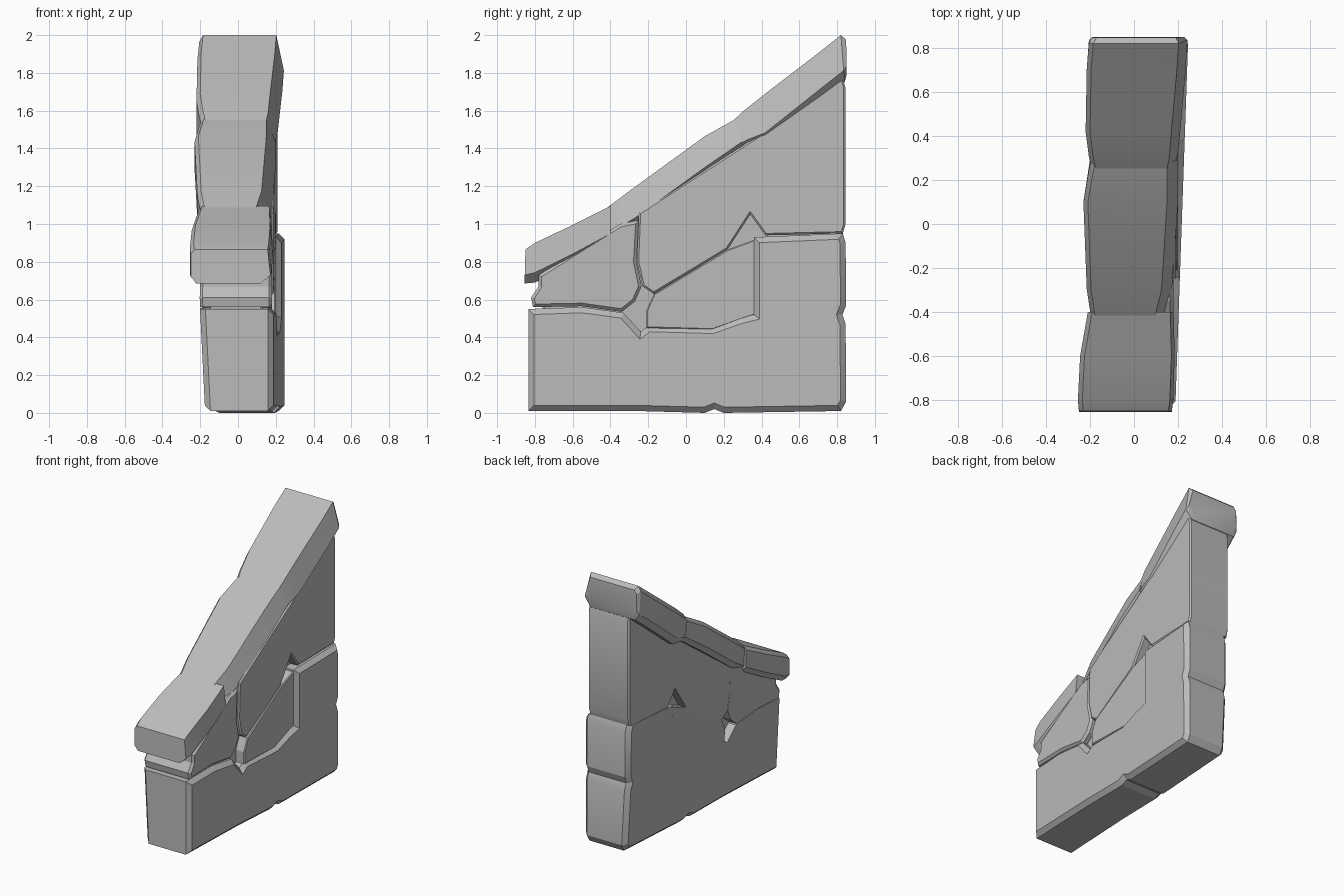
import bpy
import bmesh
import math

if "Cube" in bpy.data.objects:
    bpy.data.objects.remove(bpy.data.objects["Cube"], do_unlink=True)

# Single stone colour
stone = bpy.data.materials.new("grey_stone")
stone.use_nodes = True
GREY = (0.5, 0.5, 0.5, 1)
stone.diffuse_color = GREY
stone.node_tree.nodes["Principled BSDF"].inputs["Base Color"].default_value = GREY


def finish(name, bm):
    bmesh.ops.recalc_face_normals(bm, faces=bm.faces)
    mesh = bpy.data.meshes.new(name)
    bm.to_mesh(mesh)
    bm.free()
    mesh.materials.append(stone)
    obj = bpy.data.objects.new(name, mesh)
    bpy.context.collection.objects.link(obj)
    bpy.ops.object.select_all(action='DESELECT')
    obj.select_set(True)
    bpy.context.view_layer.objects.active = obj
    bpy.ops.object.shade_smooth_by_angle(angle=math.radians(20))


def left_side(y, z):
    # The wall narrows towards the back and leans in at its foot
    return -0.165 + 0.048 * y + 0.03 * max(0, 1 - z / 0.6)


def outer(v):
    return abs(v.co.y) > 0.77 or v.co.z < 0.06


def slab(name, outline, right_side, chamfer, left=left_side):
    """Stone cut to a (y, z) outline, chamfered on its open edges."""
    bm = bmesh.new()
    near = [bm.verts.new((right_side(y, z), y, z)) for y, z in outline]
    far = [bm.verts.new((left(y, z), y, z)) for y, z in outline]
    bm.faces.new(near)
    bm.faces.new(far[::-1])
    n = len(outline)
    for i in range(n):
        j = (i + 1) % n
        bm.faces.new((near[i], far[i], far[j], near[j]))
    bmesh.ops.recalc_face_normals(bm, faces=bm.faces)
    near_set = set(near)
    edges = []
    for e in bm.edges:
        a, b = e.verts
        on_right = a in near_set and b in near_set
        on_rim = outer(a) and outer(b) and (a in near_set) == (b in near_set)
        if on_right or on_rim:
            edges.append(e)
    bmesh.ops.bevel(bm, geom=edges, offset=chamfer, segments=1,
                    affect='EDGES', clamp_overlap=True)
    finish(name, bm)


def coping(name, slant, stations):
    """Sloping cap stone lofted through sections whose right side slants out."""
    bm = bmesh.new()
    rings = []
    for (yt, zt), (yb, zb), xl, xr in stations:
        # (x, fraction of the way from top to bottom)
        section = [(xl, 0.14), (xl + 0.02, 0), (xr - slant, 0),
                   (xr, 0.75), (xr - 0.05, 1), (xl + 0.03, 1), (xl, 0.8)]
        rings.append([bm.verts.new((x, yt + (yb - yt) * t, zt + (zb - zt) * t))
                      for x, t in section])
    for a, b in zip(rings, rings[1:]):
        for i in range(len(a)):
            j = (i + 1) % len(a)
            bm.faces.new((a[i], a[j], b[j], b[i]))
    bm.faces.new(rings[0])
    bm.faces.new(rings[-1][::-1])
    finish(name, bm)


# Large L-shaped foundation stone with chipped bottom and back
slab("base_stone", [
    (-.835, .01), (-.26, .01), (.1, 0), (.15, .02), (.2, 0), (.82, .01),
    (.848, .06), (.845, .47), (.828, .52), (.848, .57), (.845, .9), (.83, .95),
    (.36, .93), (.36, .52), (.28, .5), (.14, .45), (-.2, .46), (-.24, .43),
    (-.33, .53), (-.55, .56), (-.835, .55)],
    lambda y, z: .217 + .035 * y, .03)

# Recessed stone in the crook of the foundation
slab("middle_stone", [
    (-.21, .45), (.14, .44), (.28, .49), (.37, .52), (.37, .92), (.22, .865),
    (-.17, .63), (-.21, .54)],
    lambda y, z: .2, .006)

# Tall stone beneath the slope
slab("upper_stone", [
    (-.17, .63), (.22, .865), (.34, 1.05), (.42, .94), (.83, .95), (.845, 1),
    (.845, 1.72), (.82, 1.8), (.4, 1.48), (-.25, 1.06), (-.26, .8), (-.23, .67)],
    lambda y, z: .193 + .02 * y, .01)

# Small stone under the low end of the coping
slab("front_infill_stone", [
    (-.81, .56), (-.55, .565), (-.34, .535), (-.27, .59), (-.235, .67),
    (-.262, .8), (-.25, 1.02), (-.35, 1), (-.78, .73), (-.78, .67), (-.82, .61)],
    lambda y, z: .18, .016)

# Rubble core behind the joints
slab("rubble_core", [
    (-.76, .08), (.76, .08), (.76, 1.68), (.4, 1.42), (-.25, 1), (-.76, .7)],
    lambda y, z: .13, .01, lambda y, z: left_side(y, z) + .05)

# Three coping stones running up the slope
coping("lower_coping", .015, [
    ((-.85, .865), (-.855, .685), -.25, .172),
    ((-.8, .9), (-.8, .69), -.255, .178),
    ((-.6, .995), (-.6, .79), -.245, .185),
    ((-.4, 1.095), (-.4, .9), -.21, .18)])
coping("middle_coping", .05, [
    ((-.5, 1.02), (-.46, .88), -.18, .13),
    ((-.4, 1.1), (-.36, .93), -.2, .15),
    ((-.3, 1.175), (-.26, .985), -.215, .175),
    ((.1, 1.465), (.1, 1.245), -.23, .2),
    ((.27, 1.56), (.3, 1.39), -.2, .2)])
coping("upper_coping", .04, [
    ((.2, 1.5), (.24, 1.36), -.18, .18),
    ((.3, 1.595), (.33, 1.395), -.205, .2),
    ((.42, 1.69), (.42, 1.415), -.22, .21),
    ((.7, 1.905), (.7, 1.64), -.215, .235),
    ((.82, 2), (.84, 1.75), -.205, .243),
    ((.848, 1.975), (.85, 1.79), -.19, .23)])
